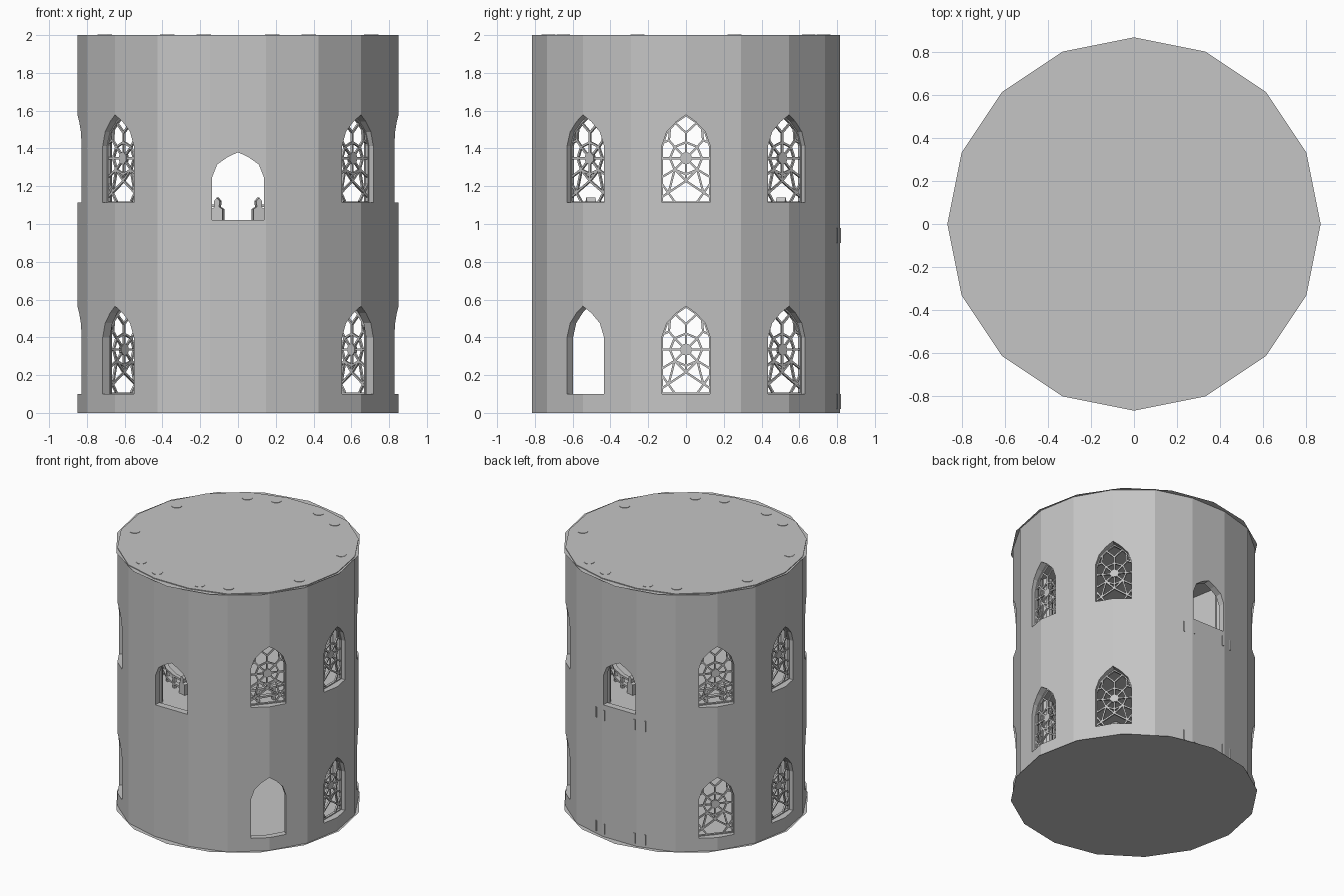
import bpy, bmesh, math
from mathutils import Vector

if "Cube" in bpy.data.objects:
    bpy.data.objects.remove(bpy.data.objects["Cube"])

stone = bpy.data.materials.new("pale stone grey")
stone.use_nodes = True
GREY = (0.56, 0.56, 0.56, 1)
stone.diffuse_color = GREY
stone.node_tree.nodes["Principled BSDF"].inputs["Base Color"].default_value = GREY


def finish(bm, name):
    bmesh.ops.recalc_face_normals(bm, faces=bm.faces)
    mesh = bpy.data.meshes.new(name)
    bm.to_mesh(mesh)
    bm.free()
    mesh.materials.append(stone)
    ob = bpy.data.objects.new(name, mesh)
    bpy.context.collection.objects.link(ob)
    return ob


def at(angle, r, u, z):
    """Point at distance r along a compass angle, u sideways, height z."""
    c, s = math.cos(math.radians(angle)), math.sin(math.radians(angle))
    return Vector((r * c - u * s, r * s + u * c, z))


def prism(bm, a, b):
    """Solid between two matching outlines."""
    va, vb = [bm.verts.new(p) for p in a], [bm.verts.new(p) for p in b]
    bm.faces.new(va)
    bm.faces.new(vb[::-1])
    n = len(a)
    for i in range(n):
        j = (i + 1) % n
        bm.faces.new((va[j], va[i], vb[i], vb[j]))


def panel(bm, angle, outline, r0, r1):
    prism(bm, [at(angle, r0, u, z) for u, z in outline],
          [at(angle, r1, u, z) for u, z in outline])


def bar(bm, angle, p, q, width, r0, r1):
    p, q = Vector(p), Vector(q)
    d = (q - p).normalized()
    n = Vector((-d.y, d.x)) * width / 2
    panel(bm, angle, [p + n, q + n, q - n, p - n], r0, r1)


def disc(name, sides, radius, z):
    bm = bmesh.new()
    bm.faces.new([bm.verts.new(at(i * 360 / sides, radius, 0, z)) for i in range(sides)])
    return finish(bm, name)


def arch(half, spring, shoulder, apex, base):
    side = [(half, base), (half, spring), (half * 0.8, shoulder),
            (half * 0.4, shoulder + (apex - shoulder) * 0.6)]
    return side + [(0, apex)] + [(-u, z) for u, z in reversed(side)]


# Openings
WINDOW = arch(0.128, 0.40, 0.475, 0.565, 0.10)
DOORWAY = arch(0.138, 1.245, 1.315, 1.38, 1.02)
ANGLES = (-40, 0, 40, 140, 180, 220)
FLOORS = (0, 1.013)


def raised(points, dz):
    return [(u, z + dz) for u, z in points]


# Tower wall: hollow prism, slightly flattened front and back
def ring(radius, z, flat):
    pts = [at(i * 20, radius, 0, z) for i in range(18)]
    for p in pts:
        p.y = max(-flat, min(flat, p.y))
    return pts


bm = bmesh.new()
loops = [[bm.verts.new(p) for p in ring(r, z, f)]
         for r, z, f in ((0.85, 0, 0.815), (0.85, 2, 0.815),
                         (0.80, 2, 0.765), (0.80, 0, 0.765))]
for k in range(4):
    a, b = loops[k], loops[(k + 1) % 4]
    for i in range(18):
        j = (i + 1) % 18
        bm.faces.new((a[i], a[j], b[j], b[i]))
wall = finish(bm, "tower_wall")

bm = bmesh.new()
for dz in FLOORS:
    for ang in ANGLES:
        panel(bm, ang, raised(WINDOW, dz), 0.65, 1.0)
for ang in (90, -90):
    panel(bm, ang, DOORWAY, 0.65, 1.0)
cutter = finish(bm, "opening_cutter")
cutter.hide_render = True
cut = wall.modifiers.new("openings", "BOOLEAN")
cut.operation = "DIFFERENCE"
cut.solver = "EXACT"
cut.object = cutter
bpy.context.view_layer.objects.active = wall
bpy.ops.object.modifier_apply(modifier=cut.name)
bpy.data.objects.remove(cutter)

# Floors and roof
disc("ground_floor", 16, 0.868, 0)
disc("upper_floor", 18, 0.80, 1.0)
disc("roof_rim", 16, 0.868, 1.994)
bm = bmesh.new()
bm.faces.new([bm.verts.new(p) for p in ring(0.85, 2, 0.815)])
finish(bm, "roof")


# Window tracery: rosette, spokes and branching bars
def polar(r, deg, cz=0.335):
    a = math.radians(deg)
    return (r * math.sin(a), cz + r * math.cos(a))


def tracery(bm, ang, dz):
    lines = []
    for i in range(8):
        lines.append((polar(0.085, i * 45), polar(0.085, i * 45 + 45)))
        lines.append((polar(0.025, i * 45), polar(0.085, i * 45)))
    lines += [((0, 0.42), (0, 0.47)), ((0, 0.25), (0, 0.215))]
    for s in (-1, 1):
        lines += [((s * 0.085, 0.335), (s * 0.128, 0.335)),
                  ((0, 0.47), (s * 0.06, 0.525)),
                  ((s * 0.06, 0.395), (s * 0.09, 0.43)),
                  ((s * 0.09, 0.43), (s * 0.128, 0.415)),
                  ((s * 0.09, 0.43), (s * 0.085, 0.49)),
                  ((s * 0.06, 0.275), (s * 0.128, 0.235)),
                  ((s * 0.06, 0.275), (s * 0.09, 0.16)),
                  ((0, 0.215), (s * 0.128, 0.13)),
                  ((0, 0.215), (s * 0.06, 0.275)),
                  ((s * 0.128, 0.2), (s * 0.06, 0.105))]
    for p, q in lines:
        bar(bm, ang, (p[0], p[1] + dz), (q[0], q[1] + dz), 0.011, 0.783, 0.795)
    panel(bm, ang, raised([polar(0.032, i * 45 + 22.5) for i in range(8)], dz), 0.78, 0.798)
    edge = raised(WINDOW, dz)
    for i, p in enumerate(edge):
        bar(bm, ang, p, edge[(i + 1) % len(edge)], 0.014, 0.78, 0.798)


bm = bmesh.new()
for dz in FLOORS:
    for ang in ANGLES:
        if dz or ang not in (-40, 220):
            tracery(bm, ang, dz)
finish(bm, "window_tracery")

# Inner columns whose round tops just show through the roof
bm = bmesh.new()
for base in (20, 60, 76):
    for ang in (base, 180 - base, 180 + base, -base):
        c = at(ang, 0.75, 0, 0)
        foot = [c + at(i * 36, 0.038, 0, 0.01) for i in range(10)]
        prism(bm, foot, [p + Vector((0, 0, 1.993)) for p in foot])
finish(bm, "inner_columns")

# Curved balcony railings with end posts, leaving a central passage
bm = bmesh.new()
for side in (0, 180):
    steps = [side - 78 + i * 13 for i in range(13)]
    for a0, a1 in zip(steps, steps[1:]):
        for z in (1.03, 1.09):
            prism(bm, [at(a0, r, 0, z + h) for r, h in ((.5, 0), (.53, 0), (.53, .014), (.5, .014))],
                  [at(a1, r, 0, z + h) for r, h in ((.5, 0), (.53, 0), (.53, .014), (.5, .014))])
    for ang in steps:
        panel(bm, ang, [(-.01, 1), (.01, 1), (.01, 1.1), (-.01, 1.1)], 0.505, 0.525)
    for ang in (steps[0], steps[-1]):
        panel(bm, ang, [(-.03, 1), (.03, 1), (.03, 1.08), (.012, 1.09), (.016, 1.12),
                        (0, 1.14), (-.016, 1.12), (-.012, 1.09), (-.03, 1.08)], 0.49, 0.54)
finish(bm, "balcony_railing")

# Small bracket ends that stand proud of the back wall
bm = bmesh.new()
for z in (0.02, 0.90):
    for x in (-0.21, -0.13, 0.13, 0.21):
        y = 0.815 if abs(x) < 0.15 else 0.797
        panel(bm, 90, [(x - .006, z), (x + .006, z), (x + .006, z + .08), (x - .006, z + .08)],
              y - 0.03, y + 0.005)
finish(bm, "bracket_ends")
